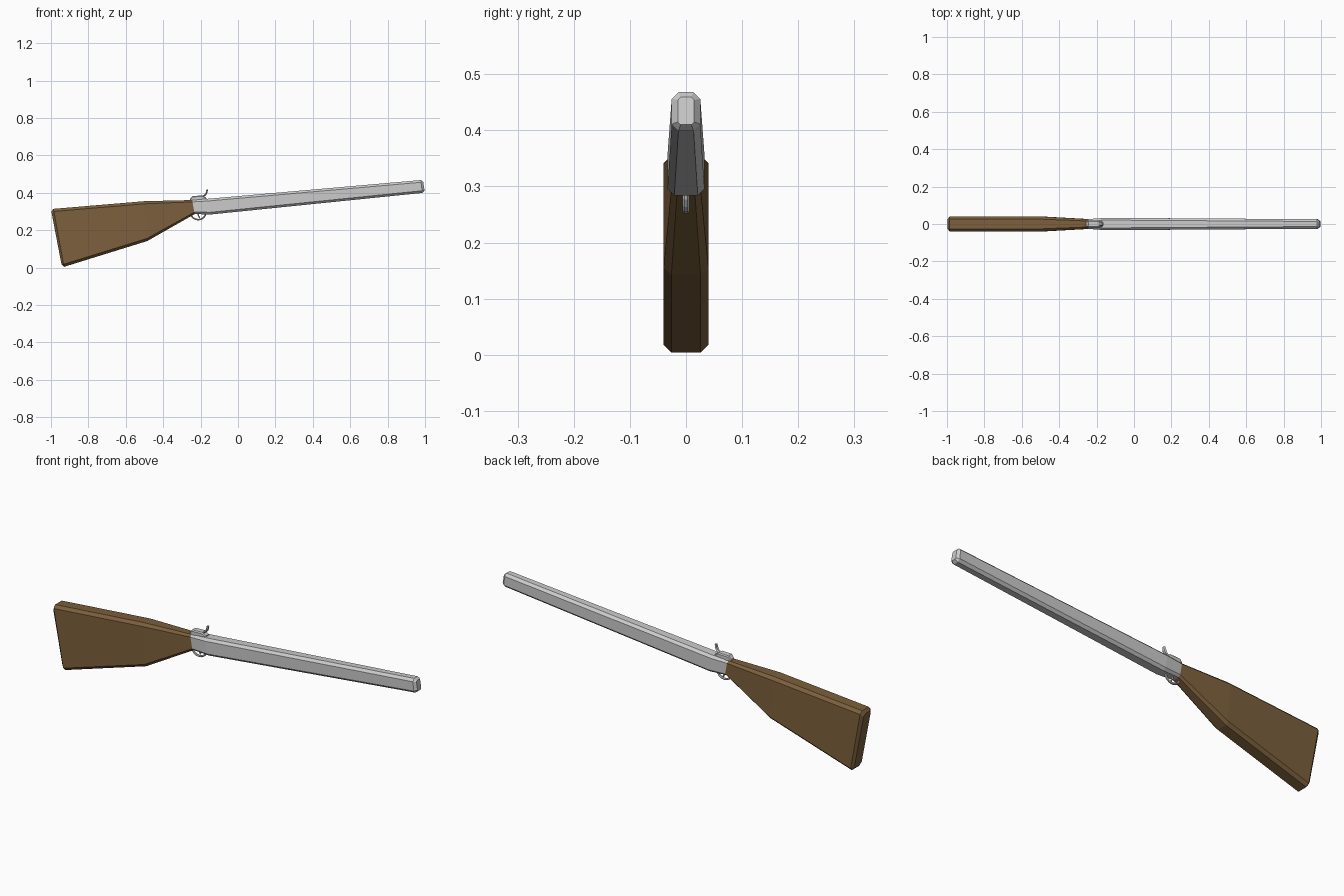
import bpy, bmesh, math
from mathutils import Vector

if "Cube" in bpy.data.objects:
    bpy.data.objects.remove(bpy.data.objects["Cube"])


def material(name, color):
    m = bpy.data.materials.new(name)
    m.diffuse_color = color
    m.use_nodes = True
    m.node_tree.nodes["Principled BSDF"].inputs["Base Color"].default_value = m.diffuse_color
    return m


def finish(name, bm, mat=None):
    bmesh.ops.recalc_face_normals(bm, faces=bm.faces)
    me = bpy.data.meshes.new(name)
    bm.to_mesh(me)
    bm.free()
    ob = bpy.data.objects.new(name, me)
    bpy.context.collection.objects.link(ob)
    if mat:
        me.materials.append(mat)
    return ob


def loft(name, sections, mat=None):
    """Skin chamfered rectangles: (top xz, bottom xz, half width, chamfer)."""
    bm = bmesh.new()
    rings = []
    for top, bot, w, c in sections:
        t, b = Vector((top[0], 0, top[1])), Vector((bot[0], 0, bot[1]))
        d = (b - t).normalized() * c
        half = [(t, w - c), (t + d, w), (b - d, w), (b, w - c)]
        pts = [p + Vector((0, y, 0)) for p, y in half]
        pts += [p - Vector((0, y, 0)) for p, y in reversed(half)]
        rings.append([bm.verts.new(p) for p in pts])
    for a, b in zip(rings, rings[1:]):
        for i in range(8):
            j = (i + 1) % 8
            bm.faces.new((a[i], a[j], b[j], b[i]))
    bm.faces.new(rings[0])
    bm.faces.new(rings[-1])
    return finish(name, bm, mat)


def ribbon(name, path, widths, thick):
    """Sweep a small hexagonal section along an xz path."""
    bm = bmesh.new()
    rings = []
    for i, (x, z) in enumerate(path):
        a, b = path[max(i - 1, 0)], path[min(i + 1, len(path) - 1)]
        n = Vector((-(b[1] - a[1]), 0, b[0] - a[0])).normalized()
        w = widths[i] if isinstance(widths, list) else widths
        rings.append([bm.verts.new(Vector((x, 0, z))
                      + n * thick * math.sin(k * math.pi / 3)
                      + Vector((0, w * math.cos(k * math.pi / 3), 0)))
                      for k in range(6)])
    for a, b in zip(rings, rings[1:]):
        for i in range(6):
            j = (i + 1) % 6
            bm.faces.new((a[i], a[j], b[j], b[i]))
    bm.faces.new(rings[0])
    bm.faces.new(rings[-1])
    return finish(name, bm)


wood = material("wood", (0.20, 0.115, 0.045, 1))

# Wooden stock with chamfered butt
loft("stock", [
    ((-0.998, 0.30), (-0.944, 0.018), 0.028, 0.013),
    ((-0.987, 0.314), (-0.93, 0.004), 0.04, 0.014),
    ((-0.50, 0.355), (-0.485, 0.142), 0.04, 0.014),
    ((-0.245, 0.361), (-0.232, 0.286), 0.026, 0.01),
], wood)

# Barrel and receiver in one tapering body
loft("barrel", [
    ((-0.245, 0.361), (-0.232, 0.286), 0.026, 0.01),
    ((-0.16, 0.368), (-0.145, 0.284), 0.033, 0.012),
    ((0.978, 0.468), (0.985, 0.399), 0.0255, 0.012),
    ((0.99, 0.459), (0.998, 0.41), 0.0145, 0.005),
])

# Raised block that carries the hammer
loft("hammer_block", [
    ((-0.257, 0.368), (-0.25, 0.345), 0.013, 0.004),
    ((-0.243, 0.383), (-0.235, 0.345), 0.018, 0.005),
    ((-0.19, 0.385), (-0.185, 0.35), 0.018, 0.005),
    ((-0.168, 0.372), (-0.165, 0.352), 0.014, 0.004),
])

# Curved hammer spur
ribbon("hammer_spur", [(-0.205, 0.37), (-0.188, 0.38), (-0.174, 0.39),
                       (-0.167, 0.402), (-0.165, 0.417)],
       [0.009, 0.009, 0.01, 0.012, 0.008], 0.005)

# Trigger guard
arc = [(-0.213 + 0.042 * math.cos(math.radians(a)),
        0.298 + 0.042 * math.sin(math.radians(a)))
       for a in range(165, 376, 21)]
ribbon("trigger_guard", arc, 0.006, 0.005)

# Trigger
ribbon("trigger", [(-0.213, 0.30), (-0.213, 0.28), (-0.205, 0.266)],
       [0.004, 0.004, 0.003], 0.004)
